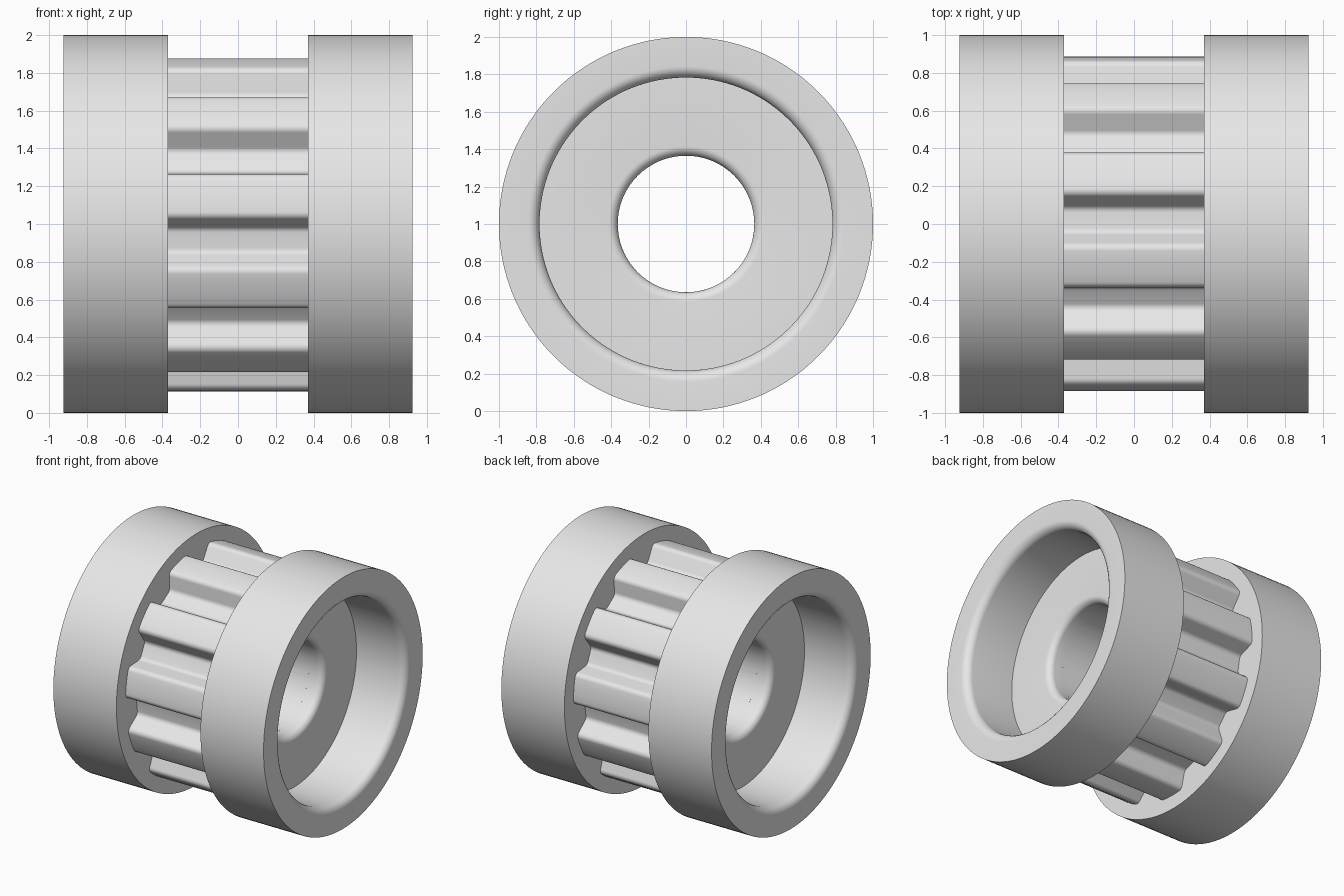
import bpy
import bmesh
from math import sin, cos, tan, pi, radians
from mathutils import Vector

cube = bpy.data.objects.get("Cube")
if cube:
    bpy.data.objects.remove(cube, do_unlink=True)

SEGMENTS = 132      # steps around the axle
TEETH = 11
CORE_HALF = 0.37    # half length of the toothed core
END = 0.925         # outer face of the flanges
WEB = 0.495         # floor of the recess in each flange
BORE = 0.365

grey = bpy.data.materials.new("light_grey")
grey.use_nodes = True
grey.diffuse_color = (0.8, 0.8, 0.8, 1)
grey.node_tree.nodes["Principled BSDF"].inputs["Base Color"].default_value = (0.8, 0.8, 0.8, 1)


def rounded(corners, steps=6):
    """Round the corners (x, y, radius) of a closed outline with arcs."""
    out = []
    for i, (x, y, r) in enumerate(corners):
        p = Vector((x, y))
        if r == 0:
            out.append(p)
            continue
        u = (Vector(corners[i - 1][:2]) - p).normalized()
        v = (Vector(corners[(i + 1) % len(corners)][:2]) - p).normalized()
        half = u.angle(v) / 2
        centre = p + (u + v).normalized() * r / sin(half)
        a = p + u * r / tan(half) - centre
        b = p + v * r / tan(half) - centre
        out += [centre + a.lerp(b, k / steps).normalized() * r for k in range(steps + 1)]
    return out


def ring_mesh(name, loops):
    """Skin a closed chain of closed loops, all with the same point count."""
    bm = bmesh.new()
    rows = [[bm.verts.new(p) for p in loop] for loop in loops]
    for i, row in enumerate(rows):
        prev = rows[i - 1]
        for j in range(len(row)):
            bm.faces.new((prev[j - 1], prev[j], row[j], row[j - 1]))
    bmesh.ops.recalc_face_normals(bm, faces=bm.faces)
    mesh = bpy.data.meshes.new(name)
    bm.to_mesh(mesh)
    bm.free()
    mesh.materials.append(grey)
    obj = bpy.data.objects.new(name, mesh)
    bpy.context.collection.objects.link(obj)
    bpy.ops.object.select_all(action='DESELECT')
    obj.select_set(True)
    bpy.context.view_layer.objects.active = obj
    bpy.ops.object.shade_smooth_by_angle(angle=radians(30))
    return obj


def flange(name, side):
    """Lathe a recessed flange around the x axis."""
    profile = rounded([
        (CORE_HALF, BORE, 0), (CORE_HALF, 1, 0), (END, 1, 0),
        (END, 0.783, 0.06), (WEB, 0.783, 0), (WEB, BORE, 0.05)])
    loops = []
    for k in range(SEGMENTS):
        a = 2 * pi * k / SEGMENTS
        loops.append([(side * p.x, p.y * cos(a), 1 + p.y * sin(a)) for p in profile])
    return ring_mesh(name, loops)


flange("left_flange", 1)
flange("right_flange", -1)

# Toothed core: one tooth and gap outline, repeated around the axle
TIP, ROOT, ROUND = 0.887, 0.75, 0.04
pitch = 360 / TEETH
tooth = [(-7.5, TIP, ROUND), (-2.5, TIP, 0), (2.5, TIP, 0), (7.5, TIP, ROUND),
         (pitch / 2 - 5, ROOT, ROUND), (pitch / 2 + 5, ROOT, ROUND)]
corners = []
for n in range(TEETH):
    for angle, radius, blend in tooth:
        a = radians(angle + n * pitch - 88.45)
        corners.append((-radius * cos(a), radius * sin(a), blend))
outer = rounded(corners, 5)
inner = [p.normalized() * BORE for p in outer]
ring_mesh("toothed_core", [
    [(x, p.x, 1 + p.y) for p in loop]
    for x, loop in ((-CORE_HALF, outer), (CORE_HALF, outer),
                    (CORE_HALF, inner), (-CORE_HALF, inner))])
